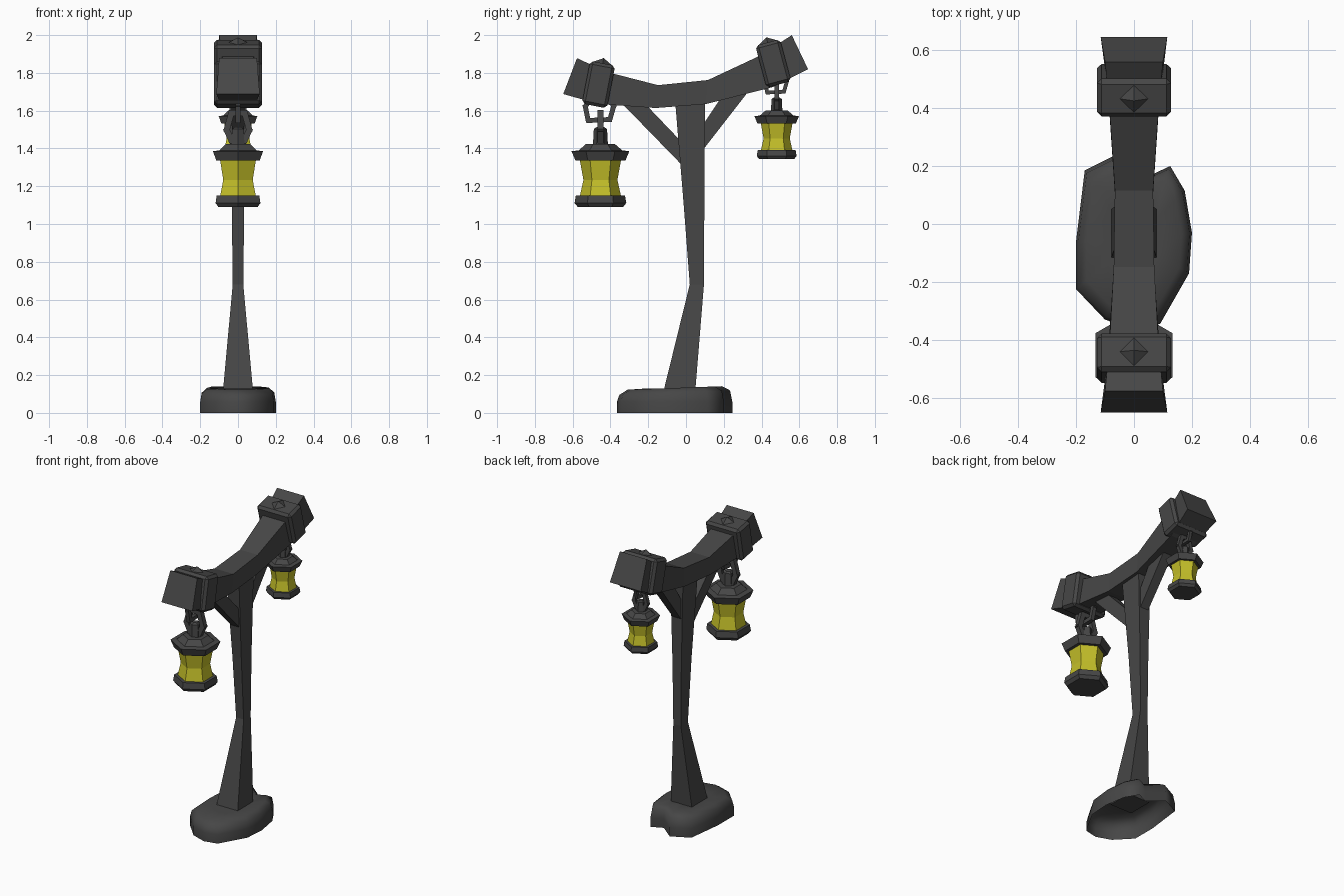
import bpy, bmesh, math
from mathutils import Vector, Matrix

if "Cube" in bpy.data.objects:
    bpy.data.objects.remove(bpy.data.objects["Cube"])

glow = bpy.data.materials.new("lantern_glass")
glow.diffuse_color = (0.55, 0.52, 0.022, 1)
glow.use_nodes = True
glow.node_tree.nodes["Principled BSDF"].inputs["Base Color"].default_value = glow.diffuse_color
dark = bpy.data.materials.new("dark_grey")
dark.diffuse_color = (0.062, 0.062, 0.062, 1)
dark.use_nodes = True
dark.node_tree.nodes["Principled BSDF"].inputs["Base Color"].default_value = dark.diffuse_color


def finish(name, bm, mat=dark):
    bmesh.ops.recalc_face_normals(bm, faces=bm.faces)
    me = bpy.data.meshes.new(name)
    bm.to_mesh(me)
    bm.free()
    ob = bpy.data.objects.new(name, me)
    bpy.context.collection.objects.link(ob)
    me.materials.append(mat)
    return ob


def loft(name, rings, mat=dark, caps=(True, True)):
    """Skin a stack of equal-length point rings."""
    bm = bmesh.new()
    vs = [[bm.verts.new(p) for p in r] for r in rings]
    n = len(vs[0])
    for a, b in zip(vs, vs[1:]):
        for i in range(n):
            j = (i + 1) % n
            bm.faces.new((a[i], a[j], b[j], b[i]))
    for ring, cap in ((vs[0], caps[0]), (vs[-1], caps[1])):
        if cap:
            bm.faces.new(ring)
    return finish(name, bm, mat)


def section(top, bot, wt, wb):
    """Four-cornered cross-section from two (y, z) points and half widths."""
    return [(-wt, *top), (wt, *top), (wb, *bot), (-wb, *bot)]


def bars(name, pts, w, closed=False):
    """Square bars following a chain of points."""
    bm = bmesh.new()
    pts = [Vector(p) for p in pts]
    for a, b in zip(pts, pts[1:] + (pts[:1] if closed else [])):
        d = b - a
        q = d.to_track_quat('Z', 'X').to_matrix().to_4x4()
        m = Matrix.Translation((a + b) / 2) @ q @ Matrix.Diagonal((w, w, d.length + w * 0.7, 1))
        bmesh.ops.create_cube(bm, size=1, matrix=m)
    return finish(name, bm)


def hexagon(y, z, r):
    return [(r * math.sin(k * math.pi / 3), y + r * math.cos(k * math.pi / 3), z) for k in range(6)]


# stone foot: open underneath, softly rounded
outline = [(-.2, -.06), (-.17, .185), (-.05, .245), (.05, .165), (.125, .2), (.175, .115),
           (.2, -.03), (.19, -.17), (.09, -.345), (0, -.365), (-.1, -.33), (-.2, -.225)]


def foot_ring(s, z, tilt):
    return [(x * s, (y + .06) * s - .06, z + tilt * (y + .06)) for x, y in outline]


foot = loft("stone_foot", [foot_ring(1, 0, 0), foot_ring(1, .06, 0), foot_ring(.96, .107, .04),
                           foot_ring(.82, .132, .03), foot_ring(.45, .13, 0)], caps=(False, True))
for p in foot.data.polygons:
    p.use_smooth = True

# bent post: (z, y front, y back, half width)
loft("post", [[(-w, y0, z), (w, y0, z), (w, y1, z), (-w, y1, z)] for z, y0, y1, w in
              [(.09, -.125, .047, .082), (.68, .02, .095, .028), (1.1, -.012, .097, .033),
               (1.68, -.06, .1, .048)]])

# sagging crossbeam, flared at both ends
loft("crossbeam", [
    section((-.577, 1.878), (-.65, 1.688), .1, .115),
    section((-.42, 1.805), (-.46, 1.635), .085, .09),
    section((-.148, 1.735), (-.16, 1.614), .07, .07),
    section((.116, 1.762), (.106, 1.635), .066, .066),
    section((.40, 1.895), (.46, 1.725), .085, .09),
    section((.56, 2.0), (.646, 1.82), .1, .115)])

# diagonal braces
loft("front_brace", [section((-.22, 1.64), (-.36, 1.66), .035, .035),
                     section((0, 1.41), (0, 1.29), .03, .03)])
loft("back_brace", [section((.2, 1.69), (.36, 1.74), .035, .035),
                    section((.08, 1.51), (.08, 1.38), .03, .03)])


# tilted collars around the beam, each with a pyramid stud on top
def collar(name, y, z, deg):
    m = Matrix.Translation((0, y, z)) @ Matrix.Rotation(math.radians(deg), 4, 'X')
    bm = bmesh.new()
    bmesh.ops.create_cube(bm, size=1, matrix=Matrix.Diagonal((.255, .135, .23, 1)))
    bmesh.ops.bevel(bm, geom=bm.edges[:], offset=.016, segments=1, affect='EDGES')
    bmesh.ops.create_cone(bm, segments=4, radius1=.052, radius2=0, depth=.03, cap_ends=True,
                          matrix=Matrix.Translation((0, 0, .128)))
    bm.transform(m)
    finish(name, bm)


collar("front_collar", -.463, 1.738, -11)
collar("back_collar", .462, 1.85, 15)


# hanging lantern; y is its axis, top the height of its cap, s its scale
def lantern(tag, y, top, s):
    def lathe(part, prof, mat=dark):
        loft(tag + part, [hexagon(y, top + dz * s, r * s) for r, dz in prof], mat)

    lathe("_lantern_cap", [(.077, 0), (.115, -.033), (.153, -.038), (.132, -.088), (.1, -.088)])
    lathe("_lantern_glass", [(.11, -.08), (.09, -.19), (.11, -.28)], glow)
    lathe("_lantern_base", [(.1, -.272), (.13, -.272), (.137, -.312), (.12, -.333)])

    def at(x, dy, dz):
        return (x * s, y + dy * s, top + dz * s)

    # knob, lower ring across the beam, upper ring along the beam
    lathe("_lantern_knob", [(.04, -.01), (.035, .08), (.02, .09)])
    bars(tag + "_lower_ring", [at(-.035, 0, .02), at(-.06, 0, .075), at(-.035, 0, .165),
                               at(.035, 0, .165), at(.06, 0, .075), at(.035, 0, .02)], .032 * s, True)
    bars(tag + "_upper_ring", [at(0, -.05, .24), at(0, -.08, .2), at(0, -.065, .125),
                               at(0, .05, .13), at(0, .07, .2), at(0, .05, .24)], .026 * s, True)


lantern("front", -.453, 1.423, 1)
lantern("back", .48, 1.6, .77)
